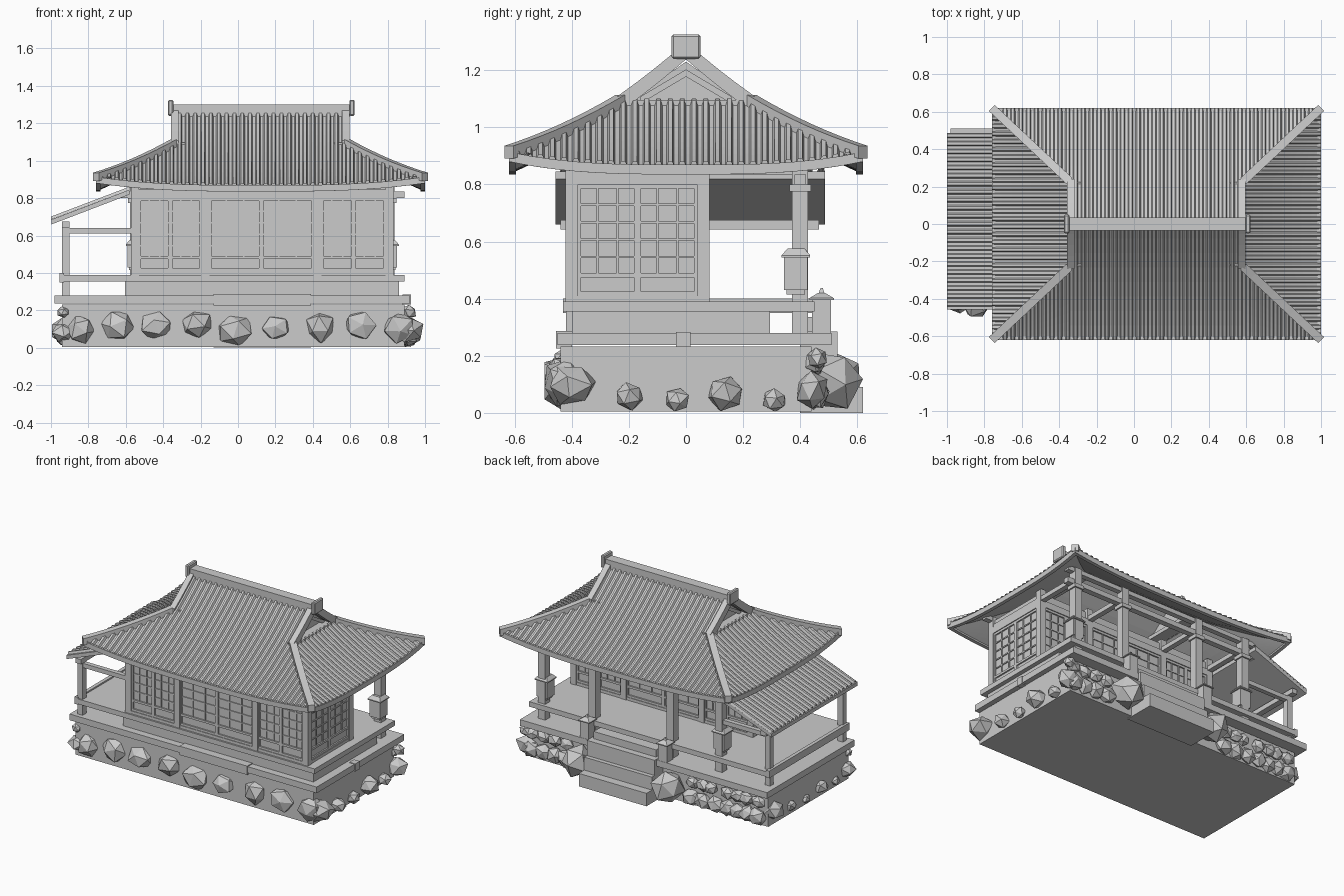
import bpy, bmesh, math, random
from mathutils import Vector, Matrix

if "Cube" in bpy.data.objects:
    bpy.data.objects.remove(bpy.data.objects["Cube"])

random.seed(4)
CX, HX, HY = 0.12, 0.88, 0.62        # roof centre and half sizes
RX, RY = 0.415, 0.39                 # hip run in x and y
POSTS = [-0.55, -0.175, 0.425, 0.81]


def make(name, bm):
    me = bpy.data.meshes.new(name)
    bm.to_mesh(me)
    bm.free()
    ob = bpy.data.objects.new(name, me)
    bpy.context.collection.objects.link(ob)
    return ob


def boxes(name, items):
    bm = bmesh.new()
    for x0, x1, y0, y1, z0, z1 in items:
        m = Matrix.Translation(((x0 + x1) / 2, (y0 + y1) / 2, (z0 + z1) / 2)) @ Matrix.Diagonal((x1 - x0, y1 - y0, z1 - z0, 1))
        bmesh.ops.create_cube(bm, size=1, matrix=m)
    return make(name, bm)


def sweep(name, pts, side, w, h):
    # rectangular bar along a path; side is the horizontal width direction
    bm = bmesh.new()
    s = Vector(side).normalized() * w / 2
    up = Vector((0, 0, h / 2))
    rings = [[bm.verts.new(Vector(p) + a) for a in (-s - up, s - up, s + up, up - s)] for p in pts]
    for a, b in zip(rings, rings[1:]):
        for i in range(4):
            bm.faces.new((a[i], a[(i + 1) % 4], b[(i + 1) % 4], b[i]))
    bm.faces.new(rings[0])
    bm.faces.new(rings[-1])
    bmesh.ops.recalc_face_normals(bm, faces=bm.faces)
    return make(name, bm)


def ribbed(name, fn, top, half, period, rib, dz=0.0, rows=8):
    # corrugated sheet: fn(v, u) gives a point, top(v) the upper end of u
    bm = bmesh.new()
    n = round(2 * half / period)
    p = 2 * half / n
    vs = []
    for i in range(n):
        for f, h in ((0, 0), (0.35, 0), (0.5, rib), (0.85, rib)):
            vs.append((-half + (i + f) * p, h))
    vs.append((half, 0))
    cols = [[bm.verts.new(fn(v, top(v) * j / rows) + Vector((0, 0, h + dz))) for j in range(rows + 1)] for v, h in vs]
    for a, b in zip(cols, cols[1:]):
        for j in range(rows):
            bm.faces.new((a[j], b[j], b[j + 1], a[j + 1]))
    bmesh.ops.remove_doubles(bm, verts=bm.verts, dist=1e-5)
    bmesh.ops.recalc_face_normals(bm, faces=bm.faces)
    if sum(f.normal.z for f in bm.faces) * (1 if rib else -1) < 0:
        bmesh.ops.reverse_faces(bm, faces=bm.faces)
    return make(name, bm)


# roof surface: concave slope with lifted corners
def roof_z(u, s):
    t = u * RY / HY
    return 0.86 + 0.27 * t + 0.135 * t * t + 0.045 * min(s, 1) ** 3 * (1 - min(u, 1))


def long_slope(sign):
    return lambda x, u: Vector((CX + x, sign * (HY - RY * u), roof_z(u, abs(x) / (HX - RX * min(u, 1)))))


def end_slope(sign):
    return lambda y, u: Vector((CX + sign * (HX - RX * u), y, roof_z(u, abs(y) / (HY - RY * u))))


def long_top(x):
    return HY / RY if abs(x) <= HX - RX else (HX - abs(x)) / RX


def end_top(y):
    return min(1, (HY - abs(y)) / RY)


for sg, lab, elab in ((-1, "front", "left"), (1, "back", "right")):
    for rib, dz, kind in ((0.018, 0, "tiles"), (0, -0.025, "soffit")):
        ribbed(f"{lab}_roof_{kind}", long_slope(sg), long_top, HX, 0.042, rib, dz)
        ribbed(f"{elab}_roof_{kind}", end_slope(sg), end_top, HY, 0.042, rib, dz)
    # eave boards
    dn = Vector((0, 0, -0.008))
    sweep(f"{lab}_eave_board", [long_slope(sg)(HX * i / 8, 0) + dn - Vector((0, sg * 0.012, 0)) for i in range(-8, 9)], (0, 1, 0), 0.025, 0.034)
    sweep(f"{elab}_eave_board", [end_slope(sg)(HY * i / 8, 0) + dn - Vector((sg * 0.012, 0, 0)) for i in range(-8, 9)], (1, 0, 0), 0.025, 0.034)
    for sx in (-1, 1):
        # hip ridges and gable barge boards
        hip = [Vector((CX + sx * (HX - RX * u), sg * (HY - RY * u), roof_z(u, 1) + 0.008)) for u in [i / 8 for i in range(9)]]
        sweep("hip_ridge", hip, (1, -sx * sg, 0), 0.045, 0.045)
        gx = CX + sx * 0.457
        rake = [(gx, sg * (HY - RY * u), roof_z(u, 0) + 0.003) for u in (0.97, 1.15, 1.3, 1.45, HY / RY)]
        sweep("barge_board", rake, (1, 0, 0), 0.04, 0.06)

# ridge with end caps
boxes("main_ridge", [(CX - 0.465, CX + 0.48, -0.034, 0.034, 1.235, 1.30)])
for x in (CX - 0.48, CX + 0.49):
    cap = boxes("ridge_end_cap", [(x - 0.014, x + 0.014, -0.05, 0.05, 1.24, 1.325)])
    b = cap.modifiers.new("bevel", "BEVEL")
    b.width = 0.006
# recessed gable walls
for sx in (-1, 1):
    bm = bmesh.new()
    x = CX + sx * 0.41
    bm.faces.new([bm.verts.new(p) for p in ((x, -sx * 0.23, 1.07), (x, sx * 0.23, 1.07), (x, 0, 1.23))])
    make("gable_wall", bm)
    sweep("gable_inner_trim", [(x + sx * 0.012, -0.16, 1.095), (x + sx * 0.012, 0, 1.19), (x + sx * 0.012, 0.16, 1.095)], (1, 0, 0), 0.02, 0.025)
    a, b = sorted((CX + sx * 0.39, CX + sx * 0.475))
    boxes("gable_ledge", [(a, b, -0.225, 0.225, 1.07, 1.096)])

# stone base, lower deck, core and floor
boxes("stone_base", [(-0.94, 0.89, -0.44, 0.44, 0.005, 0.232)])
boxes("lower_deck", [(-0.98, 0.92, -0.45, 0.51, 0.237, 0.28)])
boxes("deck_joint_plate", [(-0.13, 0.39, -0.456, -0.40, 0.225, 0.286), (0.88, 0.926, -0.035, 0.015, 0.23, 0.284)])
boxes("floor_core", [(-0.605, 0.86, -0.40, 0.295, 0.275, 0.36)])
boxes("floor", [(-0.95, 0.89, -0.43, 0.45, 0.355, 0.39)])
boxes("entry_steps", [(-0.13, 0.39, 0.40, 0.62, 0, 0.09), (-0.13, 0.39, 0.40, 0.56, 0.09, 0.18),
                      (-0.13, 0.39, 0.40, 0.53, 0.18, 0.285), (-0.11, 0.37, 0.40, 0.485, 0.28, 0.335)])

# posts and beams
boxes("wall_posts", [(x - 0.022, x + 0.022, y - 0.022, y + 0.022, 0.38, 0.92) for x in POSTS for y in (-0.40, 0.06)])
boxes("porch_columns", [(x - 0.027, x + 0.027, 0.372, 0.427, 0.28, 0.92) for x in POSTS])
boxes("column_heads", [(x - 0.037, x + 0.037, 0.362, 0.437, 0.775, 0.80) for x in POSTS])
boxes("porch_beam", [(-0.645, 0.89, 0.38, 0.42, 0.80, 0.835)])
boxes("roof_purlins", [(-0.645, 0.885, y - 0.018, y + 0.018, 0.89, 0.92) for y in (-0.40, 0.40)])
boxes("cross_beams", [(x - 0.018, x + 0.018, -0.42, 0.42, 0.835, 0.865) for x in POSTS])


# sliding lattice walls
def lattice_wall(name, along_x, at, out, a, b):
    items = []

    def add(s0, s1, d0, d1, z0, z1):
        d0, d1 = sorted((at + out * d0, at + out * d1))
        items.append((s0, s1, d0, d1, z0, z1) if along_x else (d0, d1, s0, s1, z0, z1))
    add(a, b, -0.012, 0.002, 0.385, 0.90)
    add(a, b, -0.012, 0.016, 0.39, 0.41)
    add(a, b, -0.012, 0.018, 0.80, 0.845)
    w = (b - a) / 2
    for k in range(2):
        s = a + k * w
        for e in (s, s + w - 0.012):
            add(e, e + 0.012, 0, 0.012, 0.41, 0.80)
        for z in (0.41, 0.475, 0.785):
            add(s, s + w, 0, 0.012, z, z + 0.015)
        for i in (1, 2):
            c = s + w * i / 3
            add(c - 0.004, c + 0.004, 0, 0.009, 0.485, 0.79)
        for i in range(1, 5):
            z = 0.485 + 0.061 * i
            add(s, s + w, 0, 0.008, z - 0.004, z + 0.004)
    boxes(name, items)


for p, q in zip(POSTS, POSTS[1:]):
    lattice_wall("front_lattice_wall", True, -0.402, -1, p + 0.02, q - 0.02)
    lattice_wall("porch_lattice_wall", True, 0.062, 1, p + 0.02, q - 0.02)
lattice_wall("right_lattice_wall", False, 0.812, 1, -0.38, 0.04)
lattice_wall("left_lattice_wall", False, -0.552, -1, -0.38, 0.04)

# lean-to on the left
boxes("lean_to_posts", [(-0.94, -0.90, y - 0.02, y + 0.02, 0.28, 0.67) for y in (-0.40, 0.40)])
boxes("lean_to_rails", [(-0.94, -0.55, y - 0.016, y + 0.016, 0.61, 0.64) for y in (-0.40, 0.40)])
boxes("lean_to_beam", [(-0.94, -0.90, -0.44, 0.465, 0.642, 0.675)])
boxes("lean_to_curb", [(-0.955, -0.93, -0.43, 0.45, 0.35, 0.40)])


def lean(y, u):
    return Vector((-1.0 + 0.42 * u, y + 0.015, 0.685 + 0.16 * u))


ribbed("lean_to_tiles", lean, lambda y: 1, 0.472, 0.042, 0.016, 0, 1)
sweep("lean_to_roof_board", [(-0.998, 0.015, 0.672), (-0.58, 0.015, 0.832)], (0, 1, 0), 0.944, 0.026)


def frustum(bm, x, y, z0, z1, w0, w1):
    bmesh.ops.create_cone(bm, cap_ends=True, segments=4, radius1=w0 * 0.7071, radius2=w1 * 0.7071, depth=z1 - z0,
                          matrix=Matrix.Translation((x, y, (z0 + z1) / 2)) @ Matrix.Rotation(math.pi / 4, 4, "Z"))


# lanterns on the corner columns and capped newels beside the steps
for x in (POSTS[0], POSTS[-1]):
    bm = bmesh.new()
    for z0, z1, a, b in ((0.415, 0.43, 0.065, 0.065), (0.43, 0.545, 0.082, 0.082), (0.545, 0.552, 0.1, 0.1), (0.552, 0.575, 0.1, 0.06)):
        frustum(bm, x, 0.385, z0, z1, a, b)
    make("column_lantern", bm)
for x in (-0.175, 0.425):
    bm = bmesh.new()
    for z0, z1, a, b in ((0.28, 0.395, 0.066, 0.066), (0.395, 0.402, 0.085, 0.085), (0.402, 0.42, 0.085, 0.025), (0.42, 0.437, 0.02, 0.008)):
        frustum(bm, x, 0.475, z0, z1, a, b)
    make("newel_post", bm)


# faceted boulders around the base
def rock(x, y, z, r):
    bm = bmesh.new()
    rot = Matrix.Rotation(random.uniform(0, 6), 4, "Z") @ Matrix.Rotation(random.uniform(0, 6), 4, "X")
    bmesh.ops.create_icosphere(bm, subdivisions=1, radius=r, matrix=rot)
    sc = Vector((random.uniform(0.95, 1.15), 0.8 if abs(y) > 0.43 and r < 0.1 else 1, random.uniform(0.85, 1)))
    for v in bm.verts:
        j = random.uniform(0.88, 1.08)
        v.co = Vector((min(x + v.co.x * sc.x * j, 0.995), max(y + v.co.y * sc.y * j, -0.495), max(z + v.co.z * sc.z * j, 0.003)))
        v.co.x = max(v.co.x, -0.995)
    make("boulder", bm)


for x in (-0.84, -0.645, -0.44, -0.22, -0.02, 0.2, 0.44, 0.65, 0.86):
    rock(x, -0.43, random.uniform(0.09, 0.125), random.uniform(0.085, 0.097))
for y, z, r in ((-0.4, 0.1, 0.09), (-0.2, 0.06, 0.055), (-0.03, 0.045, 0.045), (0.14, 0.07, 0.07), (0.31, 0.045, 0.045), (0.44, 0.08, 0.075), (0.46, 0.19, 0.045)):
    rock(0.91, y, z, r)
    rock(-0.935, -y * 0.95, z, r * 0.8)
for x in (-0.22, 0.48):
    rock(x, 0.51, 0.115, 0.11)
for i in range(7):
    for z, r in ((0.06, 0.062), (0.165, 0.05)):
        rock(-0.88 + 0.088 * i + random.uniform(-0.02, 0.02), 0.45, z, r)
for i in range(4):
    for z, r in ((0.07, 0.065), (0.175, 0.05)):
        rock(0.60 + 0.09 * i, 0.45, z, r)
